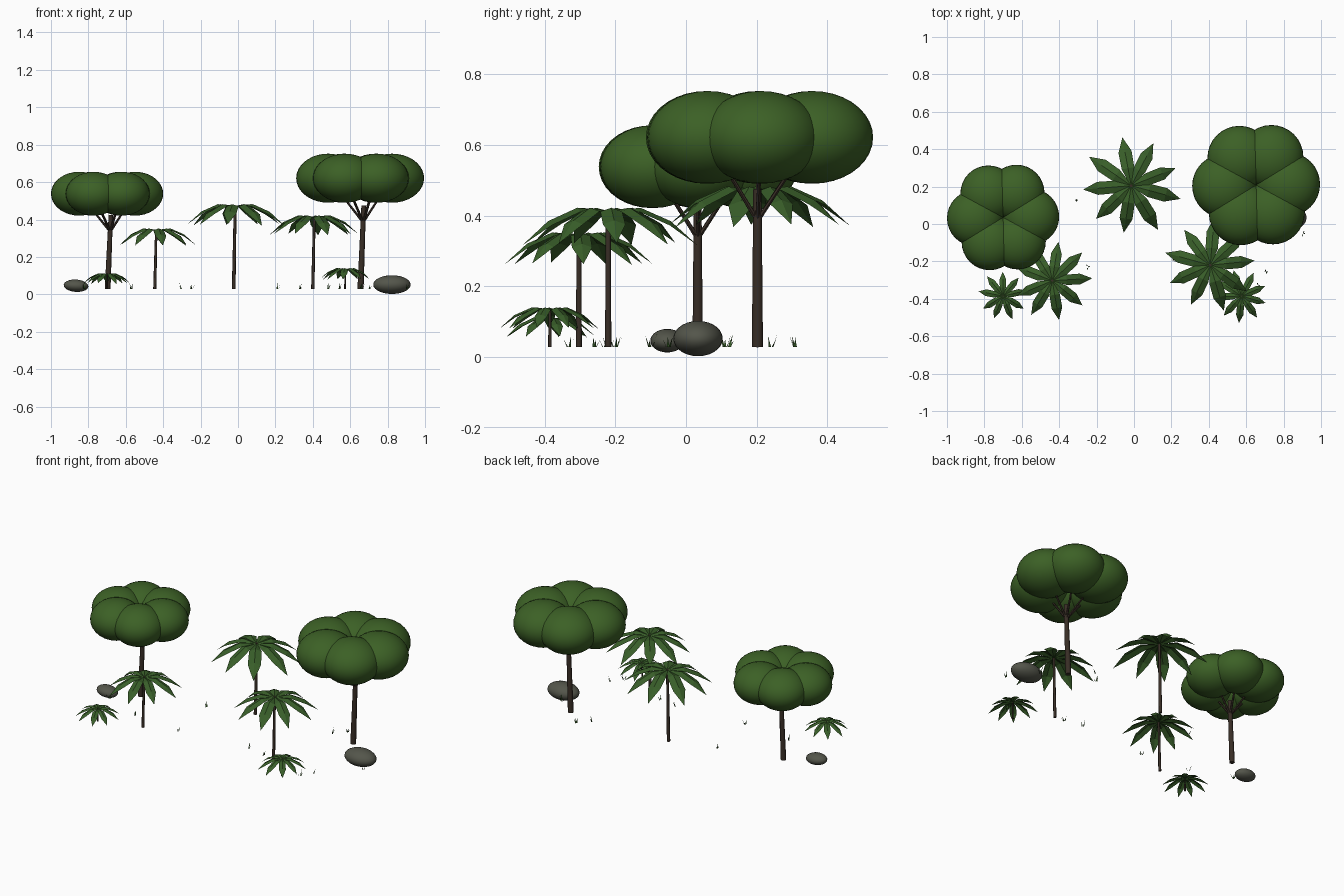
import bpy, bmesh, math, random
from mathutils import Vector, Matrix

if "Cube" in bpy.data.objects:
    bpy.data.objects.remove(bpy.data.objects["Cube"])

random.seed(4)
G = 0.028  # height at which the plants are rooted


def mat(name, col):
    m = bpy.data.materials.new(name)
    m.diffuse_color = (*col, 1)
    m.use_nodes = True
    m.node_tree.nodes["Principled BSDF"].inputs["Base Color"].default_value = m.diffuse_color
    return m


CANOPY = mat("canopy green", (0.045, 0.118, 0.019))
FROND = mat("frond green", (0.040, 0.112, 0.022))
BARK = mat("dark bark", (0.040, 0.027, 0.019))
STONE = mat("grey stone", (0.088, 0.092, 0.070))


def finish(name, bm, m, smooth=None):
    me = bpy.data.meshes.new(name)
    bm.to_mesh(me)
    bm.free()
    me.materials.append(m)
    ob = bpy.data.objects.new(name, me)
    bpy.context.collection.objects.link(ob)
    if smooth:
        bpy.context.view_layer.objects.active = ob
        ob.select_set(True)
        bpy.ops.object.shade_smooth_by_angle(angle=math.radians(smooth))
        ob.select_set(False)
    return ob


def limb(bm, a, b, r1, r2, sides=8):
    """Tapered cylinder from a to b."""
    a, b = Vector(a), Vector(b)
    d = b - a
    mx = Matrix.Translation((a + b) / 2) @ d.to_track_quat('Z', 'Y').to_matrix().to_4x4()
    bmesh.ops.create_cone(bm, cap_ends=True, segments=sides, radius1=r1,
                          radius2=r2, depth=d.length, matrix=mx)


def ellipsoid(bm, c, size, u=32, v=18):
    mx = Matrix.Translation(c) @ Matrix.Diagonal((*size, 1))
    bmesh.ops.create_uvsphere(bm, u_segments=u, v_segments=v, radius=1, matrix=mx)


def tree(name, base, centre, r, half_z, fork_z, trunk_r):
    # six overlapping blobs in a ring
    spots = [Vector((centre[0] + r * math.cos(t), centre[1] + r * math.sin(t), centre[2]))
             for t in (math.radians(60 * i + 1.5) for i in range(6))]
    bm = bmesh.new()
    for p in spots:
        ellipsoid(bm, p, (r, r, half_z))
    finish(name + "_canopy", bm, CANOPY, 60)
    # trunk and branches
    bm = bmesh.new()
    fork = Vector((base[0] + 0.014, base[1], fork_z))
    limb(bm, (base[0], base[1], G), fork + Vector((0.003, 0, 0.08)), trunk_r, trunk_r * 0.75, 10)
    for p in spots:
        limb(bm, fork - Vector((0, 0, 0.01)), fork.lerp(p, 0.9), 0.007, 0.004, 6)
    finish(name + "_trunk", bm, BARK, 40)


def palm(name, x, y, top, R, trunk_r, phase, lean=0.008, n=9):
    bm = bmesh.new()
    limb(bm, (x, y, G), (x + lean, y, top - 0.03 * R), trunk_r, trunk_r * 0.75)
    finish(name + "_stem", bm, BARK, 50)
    # folded, drooping fronds: (radius, height, half width) along the midrib
    prof = [(0, -0.04, 0.015), (0.36, 0, 0.13), (0.70, -0.15, 0.135), (1.0, -0.42, 0)]
    bm = bmesh.new()
    for i in range(n):
        t = math.radians(phase + 360 / n * i + random.uniform(-3, 3))
        k = R * random.uniform(0.95, 1.05)
        out, side = Vector((math.cos(t), math.sin(t), 0)), Vector((-math.sin(t), math.cos(t), 0))
        rows = []
        for r, z, w in prof:
            mid = Vector((x + lean, y, top)) + out * r * k + Vector((0, 0, z * k))
            drop = Vector((0, 0, -0.35 * w * k))
            if w:
                rows.append([bm.verts.new(p) for p in
                             (mid - side * w * k + drop, mid, mid + side * w * k + drop)])
            else:
                rows.append([bm.verts.new(mid)] * 3)
        for a, b in zip(rows, rows[1:]):
            for j in (0, 1):
                q = [a[j], b[j], b[j + 1], a[j + 1]]
                bm.faces.new(list(dict.fromkeys(q)))
    finish(name + "_fronds", bm, FROND)


# Broad trees
tree("left_tree", (-0.697, 0.033), (-0.70, 0.035, 0.538), 0.15, 0.117, 0.345, 0.0155)
tree("right_tree", (0.655, 0.202), (0.653, 0.208, 0.621), 0.171, 0.131, 0.395, 0.0165)

# Palms and low ferns
palm("back_palm", -0.023, 0.205, 0.482, 0.265, 0.010, 23)
palm("right_palm", 0.400, -0.22, 0.422, 0.245, 0.009, 4)
palm("left_palm", -0.445, -0.303, 0.352, 0.212, 0.0085, 1)
palm("left_fern", -0.700, -0.385, 0.112, 0.132, 0.005, 10, 0)
palm("right_fern", 0.572, -0.385, 0.140, 0.138, 0.005, 25, 0.003)

# Rocks
for name, c, s, rot in (("left_rock", (-0.866, -0.053, 0.046), (0.066, 0.048, 0.033), 4),
                        ("right_rock", (0.823, 0.034, 0.052), (0.10, 0.07, 0.05), 0)):
    bm = bmesh.new()
    ellipsoid(bm, c, s, 24, 14)
    bmesh.ops.rotate(bm, verts=bm.verts, cent=c, matrix=Matrix.Rotation(math.radians(rot), 3, 'Y'))
    finish(name, bm, STONE, 60)

# Grass tufts: three thin blades each
bm = bmesh.new()
for x, y in ((-0.30, 0.12), (-0.25, -0.23), (0.70, -0.26), (0.66, -0.33), (0.90, -0.05),
             (0.21, -0.20), (0.33, -0.22), (0.48, 0.24), (0.54, 0.31), (0.78, 0.11),
             (-0.57, -0.20), (-0.82, -0.10)):
    for i in range(3):
        t = random.uniform(0, 2 * math.pi)
        d, s = Vector((math.cos(t), math.sin(t), 0)), Vector((-math.sin(t), math.cos(t), 0))
        p = Vector((x, y, G)) + d * 0.006
        bm.faces.new([bm.verts.new(q) for q in
                      (p - s * 0.004, p + s * 0.004,
                       p + d * 0.012 + Vector((0, 0, random.uniform(0.02, 0.038))))])
finish("grass_tufts", bm, FROND)
